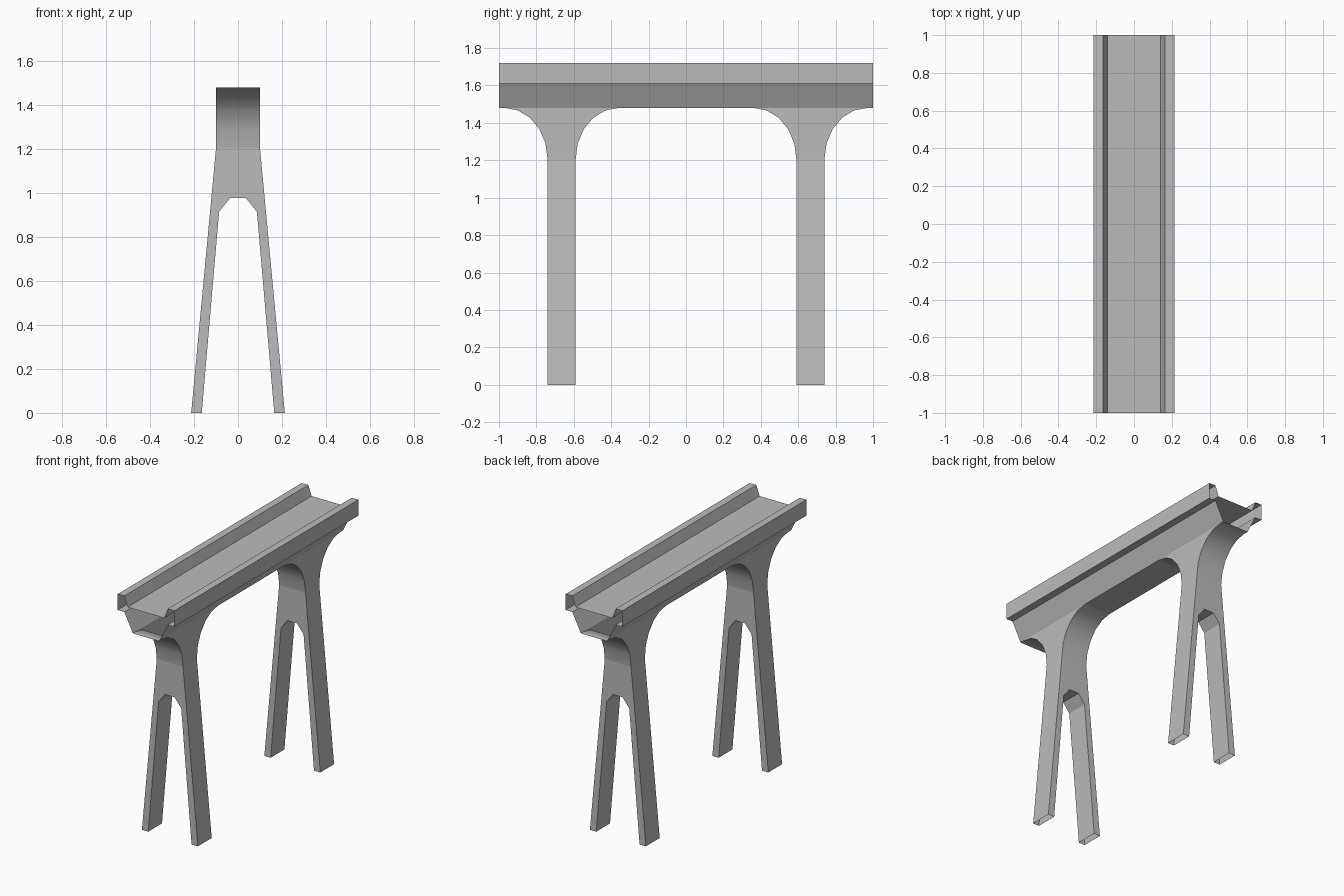
import bpy
import bmesh
from math import sin, cos, pi, radians

cube = bpy.data.objects.get("Cube")
if cube:
    bpy.data.objects.remove(cube, do_unlink=True)

concrete = bpy.data.materials.new("concrete_grey")
concrete.use_nodes = True
GREY = (0.5, 0.5, 0.5, 1)
concrete.diffuse_color = GREY
concrete.node_tree.nodes["Principled BSDF"].inputs["Base Color"].default_value = GREY


def sweep(name, pts, axis, start, end, skip=(), caps=False):
    """Extrude a counter-clockwise profile along x or y, leaving skipped sides open."""
    bm = bmesh.new()

    def ring(t):
        return [bm.verts.new((t, u, z) if axis == "x" else (u, t, z)) for u, z in pts]

    a, b = ring(start), ring(end)
    n = len(pts)
    faces = [[a[i], a[(i + 1) % n], b[(i + 1) % n], b[i]] for i in range(n) if i not in skip]
    if caps:
        faces += [a[::-1], b]
    for f in faces:
        bm.faces.new(f if axis == "x" else f[::-1])
    mesh = bpy.data.meshes.new(name)
    bm.to_mesh(mesh)
    bm.free()
    mesh.materials.append(concrete)
    obj = bpy.data.objects.new(name, mesh)
    bpy.context.collection.objects.link(obj)
    return obj


def mirrored(half):
    """Complete a right-hand half profile with its reflection."""
    return half + [(-u, z) for u, z in reversed(half)]


SOFFIT, SPRING, HALF = 1.48, 1.205, 0.1
PIER_Y, PIER_HALF, REACH = 0.665, 0.075, 0.229

# Hollow channel deck with kerbs, open at both ends and underneath
deck = mirrored([(HALF, SOFFIT), (0.165, 1.61), (0.215, 1.61),
                 (0.215, 1.72), (0.165, 1.72), (0.14, 1.65)])
sweep("channel_deck", deck, "y", -1, 1, skip={len(deck) - 1})

# Underside strips between and beyond the flared piers
flare = PIER_HALF + REACH
for name, y0, y1 in (("soffit_front", -1, -PIER_Y - flare),
                     ("soffit_middle", -PIER_Y + flare, PIER_Y - flare),
                     ("soffit_back", PIER_Y + flare, 1)):
    sweep(name, [(-HALF, SOFFIT), (HALF, SOFFIT)], "y", y0, y1, skip={1})

# Flared head: quarter ellipses on both sides
SEGMENTS = 5
curve = []
for i in range(SEGMENTS + 1):
    t = pi / 2 * i / SEGMENTS
    curve.append((PIER_HALF + REACH * (1 - cos(t)), SPRING + (SOFFIT - SPRING) * sin(t)))
head = mirrored(curve)

# Splayed two-legged frame, open at the feet and where it meets the head
frame = [(-0.213, 0), (-0.165, 0), (-0.086, 0.915), (-0.036, 0.978),
         (0.036, 0.978), (0.086, 0.915), (0.165, 0), (0.213, 0),
         (HALF, SPRING), (-HALF, SPRING)]

for side, y in (("front", -PIER_Y), ("back", PIER_Y)):
    obj = sweep(side + "_pier_head", [(y + u, z) for u, z in head], "x", -HALF, HALF,
                skip={SEGMENTS, len(head) - 1}, caps=True)
    bpy.ops.object.select_all(action="DESELECT")
    obj.select_set(True)
    bpy.context.view_layer.objects.active = obj
    bpy.ops.object.shade_smooth_by_angle(angle=radians(35))
    sweep(side + "_pier_legs", frame, "y", y - PIER_HALF, y + PIER_HALF,
          skip={0, 6, 8}, caps=True)
